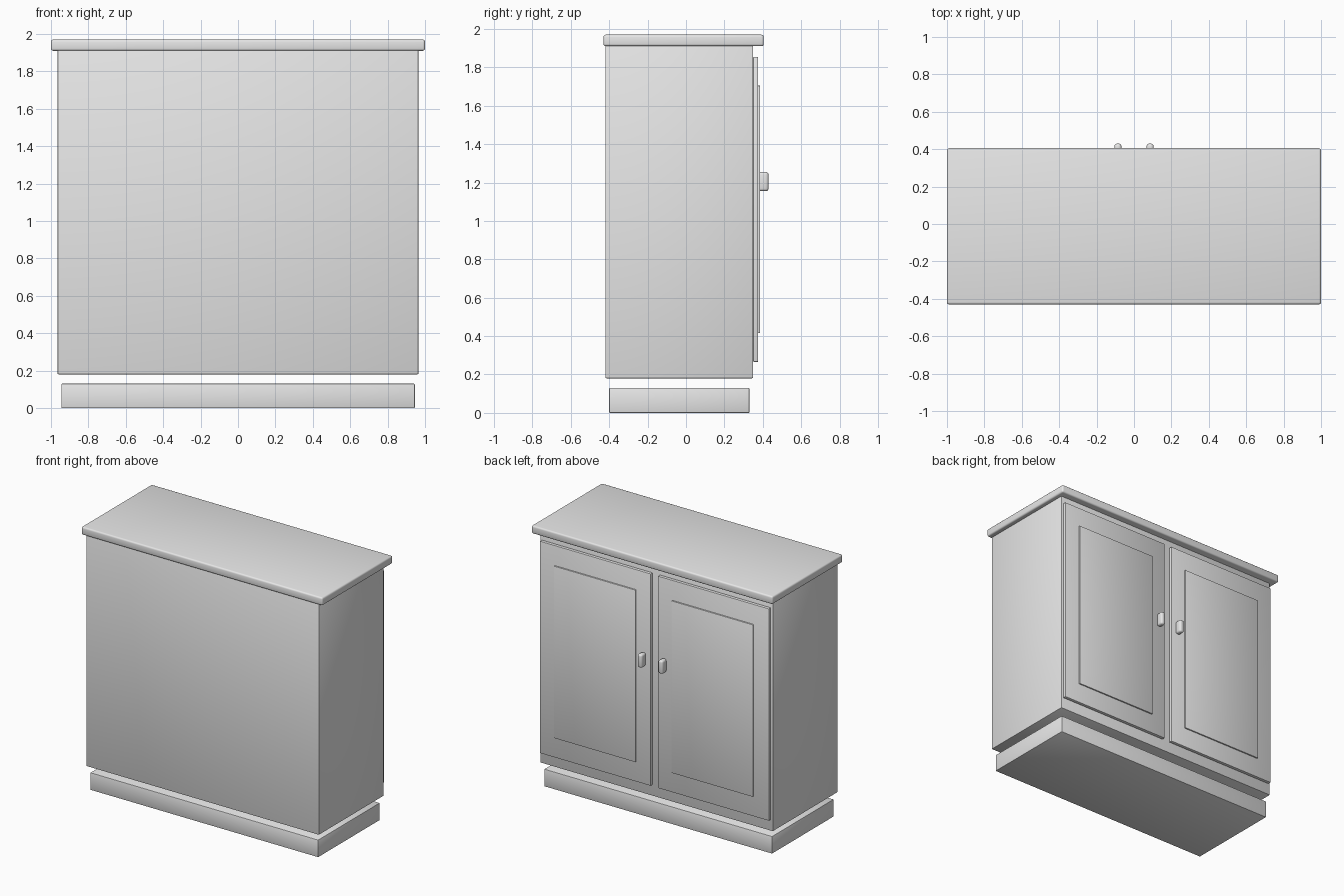
import bpy, bmesh, math

if "Cube" in bpy.data.objects:
    bpy.data.objects.remove(bpy.data.objects["Cube"])

grey = bpy.data.materials.new("light_grey")
grey.diffuse_color = (0.8, 0.8, 0.8, 1)
grey.use_nodes = True
grey.node_tree.nodes["Principled BSDF"].inputs["Base Color"].default_value = grey.diffuse_color


def box(name, x, y, z, bevel=0.0, segments=2):
    """Bevelled box given its (min, max) range on each axis."""
    bm = bmesh.new()
    bmesh.ops.create_cube(bm, size=1)
    for v in bm.verts:
        v.co = [r[0] + (c + 0.5) * (r[1] - r[0]) for c, r in zip(v.co, (x, y, z))]
    if bevel:
        bmesh.ops.bevel(bm, geom=bm.edges[:], offset=bevel, segments=segments,
                        profile=0.5, affect='EDGES')
    bmesh.ops.recalc_face_normals(bm, faces=bm.faces[:])
    mesh = bpy.data.meshes.new(name)
    bm.to_mesh(mesh)
    bm.free()
    mesh.materials.append(grey)
    obj = bpy.data.objects.new(name, mesh)
    bpy.context.collection.objects.link(obj)
    bpy.ops.object.select_all(action='DESELECT')
    obj.select_set(True)
    bpy.context.view_layer.objects.active = obj
    bpy.ops.object.shade_smooth_by_angle(angle=math.radians(35))
    return obj


# Carcass: plinth, cabinet body and overhanging worktop
box("plinth", (-0.945, 0.945), (-0.40, 0.33), (0.0, 0.13), 0.004)
box("cabinet_body", (-0.965, 0.965), (-0.42, 0.35), (0.18, 1.915), 0.006)
box("worktop", (-1.0, 1.0), (-0.43, 0.405), (1.91, 1.97), 0.012, 3)

# Pair of doors, each with a raised panel and an upright handle
for side, s in (("left", -1), ("right", 1)):
    def span(a, b):
        return tuple(sorted((s * a, s * b)))

    box(side + "_door", span(0.03, 0.95), (0.35, 0.376), (0.265, 1.855), 0.005)
    box(side + "_door_panel", span(0.15, 0.825), (0.365, 0.386), (0.415, 1.705), 0.003)
    box(side + "_handle", span(0.067, 0.105), (0.374, 0.43), (1.155, 1.255), 0.014, 3)
